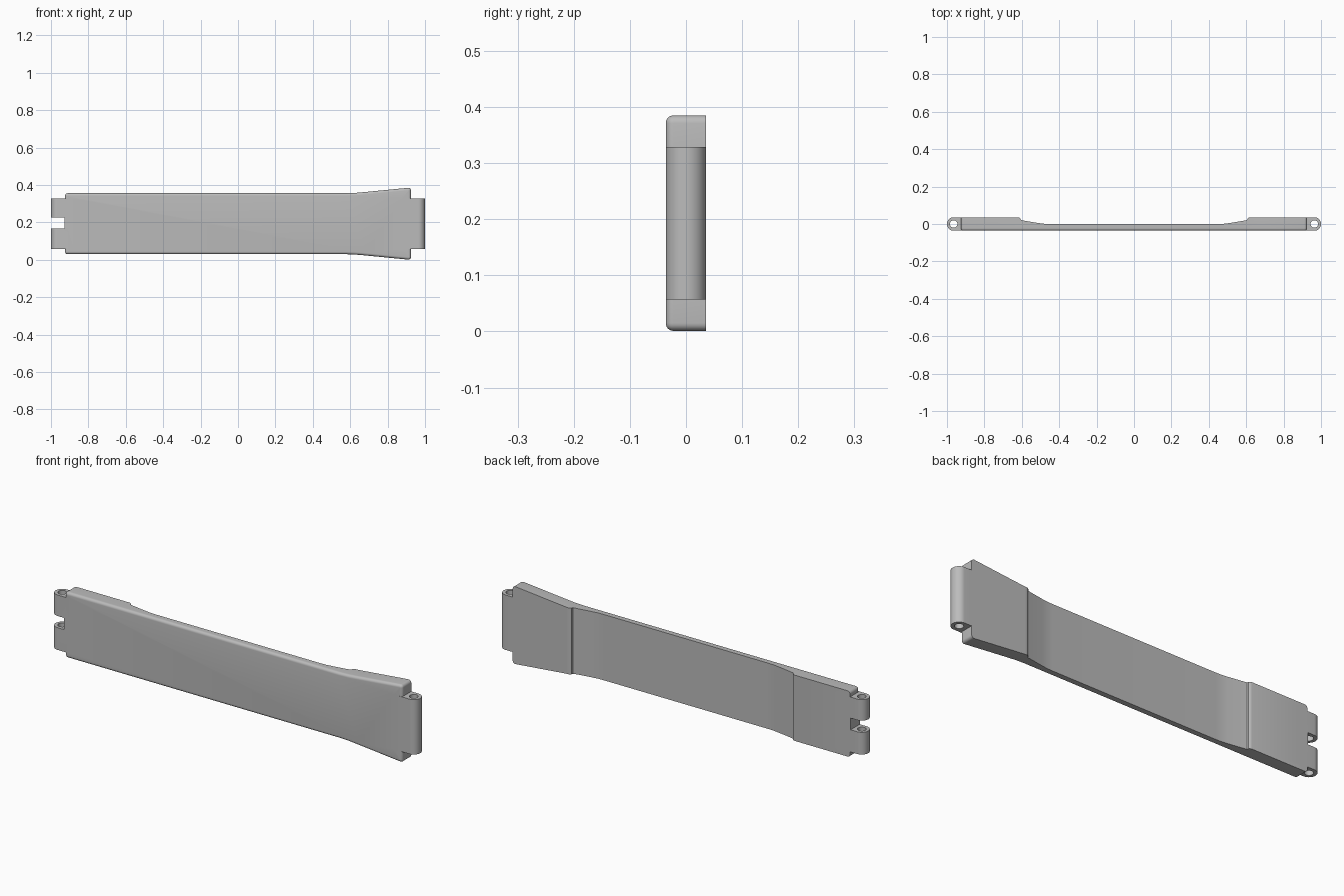
import bpy, bmesh, math
from mathutils import Vector

if "Cube" in bpy.data.objects:
    bpy.data.objects.remove(bpy.data.objects["Cube"], do_unlink=True)

# Main sizes
HALF_T = 0.036            # half thickness
MID = 0.193               # centre height
END = 0.925               # end of the plate
PIN = 1 - HALF_T          # hinge pin position
KNUCKLE_LOW, KNUCKLE_HIGH = 0.057, 0.329

grey = bpy.data.materials.new("plain grey")
grey.use_nodes = True
grey.diffuse_color = (0.5, 0.5, 0.5, 1)
grey.node_tree.nodes["Principled BSDF"].inputs["Base Color"].default_value = (0.5, 0.5, 0.5, 1)


def prism(name, points, start, depth):
    """Extrude a closed 3D outline along depth."""
    bm = bmesh.new()
    face = bm.faces.new([bm.verts.new(Vector(p) + Vector(start)) for p in points])
    new = bmesh.ops.extrude_face_region(bm, geom=[face])["geom"]
    bmesh.ops.translate(bm, vec=depth, verts=[v for v in new if isinstance(v, bmesh.types.BMVert)])
    bmesh.ops.recalc_face_normals(bm, faces=bm.faces)
    mesh = bpy.data.meshes.new(name)
    bm.to_mesh(mesh)
    bm.free()
    mesh.materials.append(grey)
    obj = bpy.data.objects.new(name, mesh)
    bpy.context.collection.objects.link(obj)
    return obj


def arc(cx, cy, r, a0, a1, n):
    return [(cx + r * math.cos(math.radians(a0 + (a1 - a0) * i / n)),
             cy + r * math.sin(math.radians(a0 + (a1 - a0) * i / n))) for i in range(n + 1)]


def combine(target, tool, operation):
    """Apply a boolean and throw the tool away."""
    mod = target.modifiers.new("shape", "BOOLEAN")
    mod.operation, mod.object, mod.solver = operation, tool, "EXACT"
    bpy.context.view_layer.objects.active = target
    bpy.ops.object.modifier_apply(modifier=mod.name)
    bpy.data.objects.remove(tool, do_unlink=True)


# Plate outline, straight with one flared end and rounded corners
R = 0.014
upper = arc(END - R, 0.192 - R, R, 0, 90, 5)
upper += [(0.68, 0.1695), (0.63, 0.165), (0.58, 0.163)]
upper += arc(-END + R, 0.163 - R, R, 90, 180, 5)
outline = upper + [(x, -z) for x, z in reversed(upper)]
link = prism("strap_link", [(x, 0, z + MID) for x, z in outline], (0, -HALF_T, 0), (0, 2 * HALF_T, 0))

# Rounded front rim
bm = bmesh.new()
bm.from_mesh(link.data)
rim = [e for e in bm.edges if all(v.co.y < 0 for v in e.verts)]
bmesh.ops.bevel(bm, geom=rim, offset=0.0135, offset_type="OFFSET", segments=6,
                profile=0.5, affect="EDGES", clamp_overlap=False)
bm.to_mesh(link.data)
bm.free()

# Hinge knuckles with a flat root in the plate
for side in (-1, 1):
    section = arc(PIN, 0, HALF_T, -90, 90, 24) + [(0.88, HALF_T), (0.88, -HALF_T)]
    knuckle = prism("knuckle", [(side * x, y, 0) for x, y in section],
                    (0, 0, KNUCKLE_LOW), (0, 0, KNUCKLE_HIGH - KNUCKLE_LOW))
    combine(link, knuckle, "UNION")

# Shallow recess along the back
half = [(0.62, 0.06), (0.62, 0.036), (0.613, 0.034), (0.607, 0.029), (0.605, 0.021),
        (0.58, 0.0165), (0.51, 0.005), (0.48, 0.001), (0.45, 0)]
recess = half + [(-x, y) for x, y in reversed(half)]
combine(link, prism("recess", [(x, y, 0) for x, y in recess], (0, 0, -0.1), (0, 0, 0.6)), "DIFFERENCE")

# Slot between the two right knuckles
slot = [(-1.1, -0.1, 0), (-0.928, -0.1, 0), (-0.928, 0.1, 0), (-1.1, 0.1, 0)]
combine(link, prism("slot", slot, (0, 0, 0.167), (0, 0, 0.058)), "DIFFERENCE")

# Pin holes
for side in (-1, 1):
    hole = arc(side * PIN, 0, 0.02, 0, 345, 23)
    combine(link, prism("pin_hole", [(x, y, 0) for x, y in hole], (0, 0, -0.1), (0, 0, 0.6)), "DIFFERENCE")

# Smooth curves, sharp creases
bpy.ops.object.select_all(action="DESELECT")
link.select_set(True)
bpy.context.view_layer.objects.active = link
bpy.ops.object.shade_smooth_by_angle(angle=math.radians(30))
